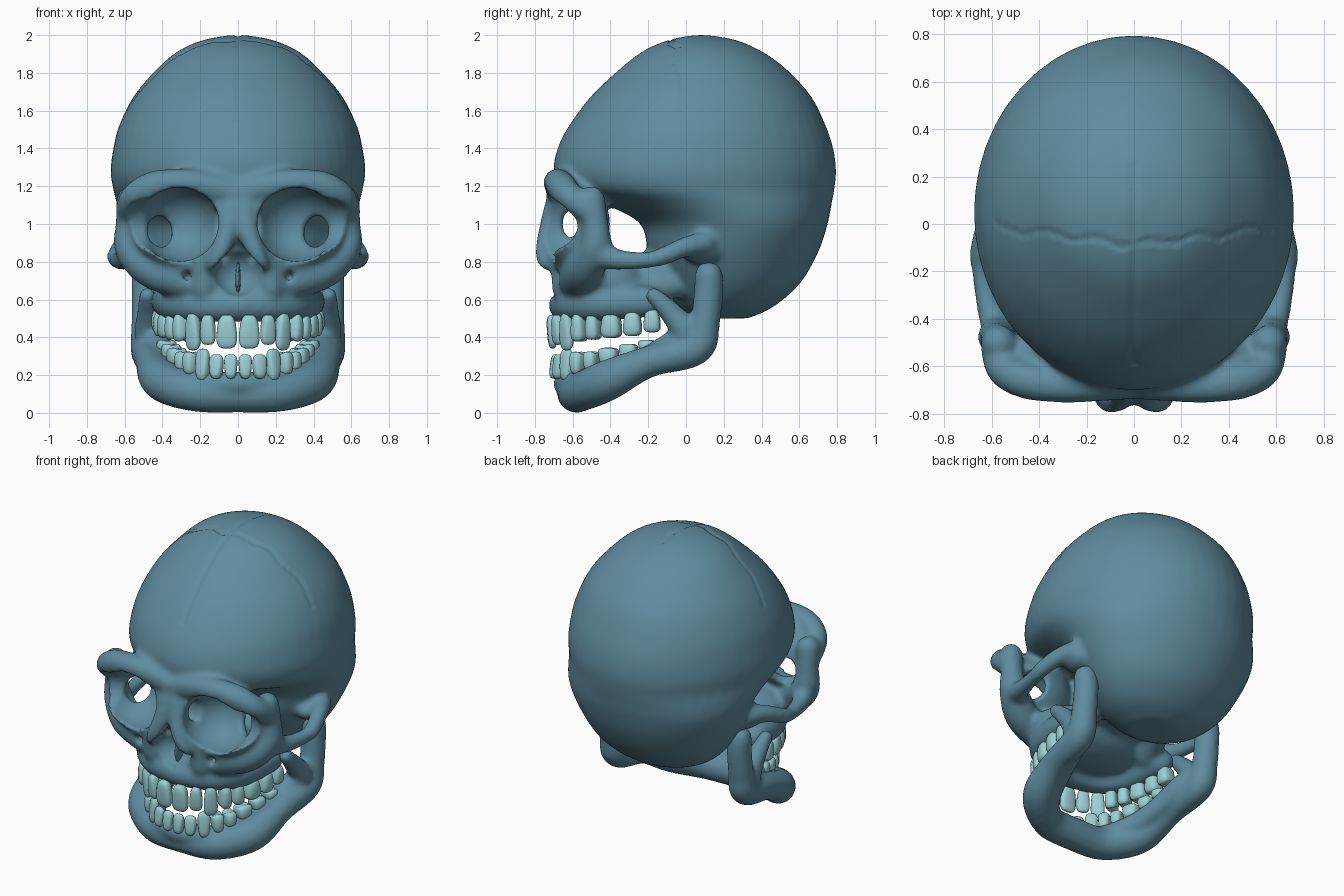
import bpy, bmesh, math
from mathutils import Vector, Matrix

cube = bpy.data.objects.get("Cube")
if cube:
    bpy.data.objects.remove(cube, do_unlink=True)


def material(name, rgb):
    m = bpy.data.materials.new(name)
    m.use_nodes = True
    m.diffuse_color = (*rgb, 1)
    for node in m.node_tree.nodes:
        if node.type == 'BSDF_PRINCIPLED':
            node.inputs["Base Color"].default_value = (*rgb, 1)
    return m


BONE = material("slate_blue_bone", (0.115, 0.263, 0.345))
ENAMEL = material("pale_aqua_enamel", (0.33, 0.63, 0.665))


def spline(points, n=6):
    """Smooth curve through points of any dimension."""
    p = [Vector(q) for q in points]
    p = [p[0]] + p + [p[-1]]
    out = []
    for a, b, c, d in zip(p, p[1:], p[2:], p[3:]):
        for k in range(n):
            t = k / n
            out.append((b * 2 + (c - a) * t + (a * 2 - b * 5 + c * 4 - d) * t ** 2
                        + (b * 3 - a - c * 3 + d) * t ** 3) * 0.5)
    return out + [p[-1]]


def skin(bm, rings):
    """Closed surface over a list of point rings."""
    rows = [[bm.verts.new(co) for co in ring] for ring in rings]
    n = len(rows[0])
    faces = [bm.faces.new((r[i], r[(i + 1) % n], s[(i + 1) % n], s[i]))
             for r, s in zip(rows, rows[1:]) for i in range(n)]
    faces += [bm.faces.new(rows[0][::-1]), bm.faces.new(rows[-1])]
    bmesh.ops.recalc_face_normals(bm, faces=faces)


def blob(bm, x, y, z, rx, ry, rz):
    """Ellipsoid, mirrored when it is off the centre."""
    for s in ((1, -1) if x else (1,)):
        mat = Matrix.LocRotScale(Vector((x * s, y, z)), None, Vector((rx, ry, rz)))
        bmesh.ops.create_icosphere(bm, subdivisions=3, radius=1, matrix=mat)


def tube(bm, *points):
    """Mirrored pair of round bars through (x, y, z, radius) points."""
    for s in (1, -1):
        path = spline([(x * s, y, z, r) for x, y, z, r in points])
        rings, normal = [], None
        for i, p in enumerate(path):
            t = (path[min(i + 1, len(path) - 1)] - path[max(i - 1, 0)]).to_3d().normalized()
            normal = t.orthogonal() if normal is None else normal - t * normal.dot(t)
            normal.normalize()
            side = t.cross(normal)
            rings.append([p.to_3d() + (normal * math.cos(a) + side * math.sin(a)) * p.w
                          for a in (math.tau * k / 14 for k in range(14))])
        skin(bm, rings)
        for e in (path[0], path[-1]):
            bmesh.ops.create_icosphere(bm, subdivisions=2, radius=e.w,
                                       matrix=Matrix.Translation(e.to_3d()))


def make(name, bm, mat):
    me = bpy.data.meshes.new(name)
    bm.to_mesh(me)
    bm.free()
    me.shade_smooth()
    me.materials.append(mat)
    ob = bpy.data.objects.new(name, me)
    bpy.context.scene.collection.objects.link(ob)
    return ob


def fuse(ob, size=0.016, smooth=6):
    m = ob.modifiers.new("fuse", 'REMESH')
    m.mode = 'VOXEL'
    m.voxel_size = size
    if smooth:
        m = ob.modifiers.new("soften", 'SMOOTH')
        m.factor = 0.5
        m.iterations = smooth


def bake(ob):
    dg = bpy.context.evaluated_depsgraph_get()
    me = bpy.data.meshes.new_from_object(ob.evaluated_get(dg))
    ob.modifiers.clear()
    ob.data = me
    me.materials.clear()
    me.materials.append(BONE)
    me.shade_smooth()


# Braincase: stacked ovals (height, half width, front, back)
bm = bmesh.new()
sections = [(0.50, 0.16, 0.05, 0.33), (0.56, 0.32, -0.04, 0.46), (0.68, 0.45, -0.12, 0.60),
            (0.85, 0.55, -0.20, 0.70), (1.00, 0.61, -0.24, 0.75), (1.10, 0.64, -0.42, 0.77),
            (1.18, 0.66, -0.64, 0.785), (1.28, 0.675, -0.70, 0.795), (1.40, 0.66, -0.68, 0.78),
            (1.52, 0.63, -0.62, 0.74), (1.68, 0.55, -0.50, 0.66), (1.83, 0.42, -0.34, 0.52),
            (1.92, 0.31, -0.22, 0.39), (1.975, 0.18, -0.09, 0.26), (2.0, 0.04, 0.04, 0.12)]
skin(bm, [[(w * math.cos(a), (f + b) / 2 + (b - f) / 2 * math.sin(a), z)
           for a in (math.tau * k / 48 for k in range(48))]
          for z, w, f, b in spline(sections, 4)])

# Brow ridges, cheekbones and arches
tube(bm, (0, -0.65, 1.16, 0.09), (0.15, -0.67, 1.20, 0.08), (0.3, -0.68, 1.22, 0.075),
     (0.45, -0.66, 1.20, 0.08), (0.55, -0.61, 1.14, 0.075), (0.58, -0.50, 1.06, 0.07))
tube(bm, (0.27, -0.58, 0.70, 0.1), (0.45, -0.54, 0.76, 0.105), (0.565, -0.48, 0.87, 0.09),
     (0.58, -0.48, 1.0, 0.07), (0.57, -0.5, 1.13, 0.075))
tube(bm, (0.56, -0.47, 0.84, 0.08), (0.61, -0.35, 0.81, 0.055), (0.64, -0.2, 0.81, 0.045),
     (0.645, -0.12, 0.83, 0.05), (0.61, 0, 0.88, 0.055), (0.56, 0.1, 0.9, 0.065))
blob(bm, 0.5, 0.08, 0.86, 0.1, 0.12, 0.07)

# Eye socket bowls and the wall between them
blob(bm, 0.31, -0.6, 1.0, 0.26, 0.2, 0.24)
blob(bm, 0, -0.56, 1.0, 0.13, 0.15, 0.22)
tube(bm, (0.13, -0.66, 0.86, 0.05), (0.25, -0.64, 0.79, 0.06), (0.42, -0.58, 0.79, 0.07))

# Nasal bones and sides of the nose opening
tube(bm, (0.03, -0.69, 1.1, 0.06), (0.055, -0.73, 0.95, 0.055),
     (0.10, -0.755, 0.84, 0.045), (0.13, -0.74, 0.79, 0.04))
tube(bm, (0.08, -0.67, 1.1, 0.06), (0.12, -0.68, 0.9, 0.06), (0.17, -0.66, 0.78, 0.06),
     (0.18, -0.65, 0.65, 0.06))

# Upper jaw, palate and skull base
blob(bm, 0, -0.42, 0.69, 0.43, 0.28, 0.17)
tube(bm, (0, -0.64, 0.57, 0.09), (0.2, -0.59, 0.57, 0.09), (0.33, -0.45, 0.58, 0.095),
     (0.38, -0.2, 0.59, 0.085))
blob(bm, 0, -0.12, 0.74, 0.32, 0.28, 0.12)
tube(bm, (0.3, -0.24, 0.62, 0.08), (0.25, -0.08, 0.68, 0.08), (0.24, 0.08, 0.7, 0.08))
skull = make("skull", bm, BONE)
fuse(skull)

# Openings: sockets, outer rims, rear clefts, nose, small nerve holes
bm = bmesh.new()
blob(bm, 0.31, -0.68, 1.0, 0.215, 0.235, 0.2)
blob(bm, 0.45, -0.73, 1.0, 0.22, 0.18, 0.14)
blob(bm, 0.43, -0.42, 0.95, 0.08, 0.14, 0.1)
blob(bm, 0, -0.61, 1.0, 0.25, 0.045, 0.08)
blob(bm, 0, -0.72, 0.74, 0.135, 0.13, 0.125)
blob(bm, 0.27, -0.68, 0.725, 0.028, 0.1, 0.028)
cutter = make("opening_cutter", bm, BONE)
cutter.hide_render = True
fuse(cutter, 0.012, 0)
cut = skull.modifiers.new("openings", 'BOOLEAN')
cut.operation = 'DIFFERENCE'
cut.solver = 'EXACT'
cut.object = cutter
fuse(skull, 0.015, 2)
bake(skull)
bpy.data.objects.remove(cutter, do_unlink=True)

# Shallow seams over the crown
for v in skull.data.vertices:
    x, y, z = v.co
    wobble = 0.012 * math.sin(x * 30)
    middle = abs(x) < 0.013 and -0.6 < y < 0.25 and z > 1.5
    across = abs(y + 0.09 - 0.13 * abs(x) - wobble) < 0.014 and z > 1.6
    if middle or across:
        v.co *= 0.997

# Thin wall inside the nose
bm = bmesh.new()
blob(bm, 0, -0.61, 0.71, 0.014, 0.07, 0.09)
make("nasal_septum", bm, BONE)

# Lower jaw: border, tooth ridge, upright branch and front spur
bm = bmesh.new()
tube(bm, (0, -0.58, 0.103, 0.103), (0.22, -0.56, 0.108, 0.103), (0.40, -0.42, 0.17, 0.11),
     (0.46, -0.2, 0.27, 0.085), (0.48, 0.05, 0.34, 0.09), (0.485, 0.1, 0.48, 0.08),
     (0.485, 0.12, 0.65, 0.078), (0.49, 0.12, 0.73, 0.075))
tube(bm, (0, -0.64, 0.155, 0.065), (0.2, -0.58, 0.16, 0.065), (0.32, -0.42, 0.2, 0.07),
     (0.38, -0.25, 0.26, 0.07), (0.43, -0.06, 0.36, 0.08), (0.47, 0, 0.42, 0.08),
     (0.475, -0.08, 0.53, 0.06), (0.48, -0.17, 0.62, 0.045))
jaw = make("lower_jaw", bm, BONE)
fuse(jaw)
bake(jaw)


def teeth(name, arc, widths, roots, tips):
    """Row of rounded pegs spaced along half an arc and mirrored."""
    bm = bmesh.new()
    path = spline(arc, 12)
    steps = [(b - a).length for a, b in zip(path, path[1:])]
    scale = sum(steps) / sum(widths)
    reach = 0
    for i, (w, root, tip) in enumerate(zip(widths, roots, tips)):
        w *= scale
        left, k = reach + w / 2, 0
        reach += w
        while k < len(steps) - 1 and left > steps[k]:
            left -= steps[k]
            k += 1
        along = (path[k + 1] - path[k]).normalized()
        centre = path[k] + along * left
        out = Vector((along.y, -along.x))
        molar = i > 2
        depth = 0.052 if molar else 0.036
        for s in (1, -1):
            new = bmesh.ops.create_uvsphere(bm, u_segments=16, v_segments=10, radius=1)["verts"]
            for v in new:
                a, b, c = (math.copysign(abs(q) ** 0.65, q) for q in v.co)
                t = (c + 1) / 2
                a *= w * 0.51 * (0.75 + 0.25 * t)
                b *= depth * (1 if molar else 1 - 0.4 * t)
                if molar and t > 0.9:
                    t -= 0.12 * (1 - min(1, abs(b) / depth * 1.6))
                p = centre + along * a + out * b
                v.co = (p.x * s, p.y, root + (tip - root) * t)
    bmesh.ops.recalc_face_normals(bm, faces=bm.faces[:])
    return make(name, bm, ENAMEL)


teeth("upper_teeth", [(0, -0.71), (0.12, -0.695), (0.25, -0.62), (0.34, -0.48),
                      (0.39, -0.33), (0.41, -0.13)],
      (0.12, 0.09, 0.095, 0.085, 0.085, 0.12, 0.11, 0.1),
      (0.52, 0.52, 0.53, 0.53, 0.53, 0.53, 0.54, 0.55),
      (0.34, 0.36, 0.33, 0.37, 0.38, 0.39, 0.40, 0.42))
teeth("lower_teeth", [(0, -0.695), (0.1, -0.68), (0.21, -0.61), (0.3, -0.47),
                      (0.35, -0.32), (0.39, -0.16)],
      (0.08, 0.085, 0.09, 0.085, 0.085, 0.12, 0.11, 0.1),
      (0.18, 0.18, 0.17, 0.2, 0.22, 0.25, 0.28, 0.32),
      (0.31, 0.31, 0.34, 0.33, 0.33, 0.35, 0.37, 0.39))
